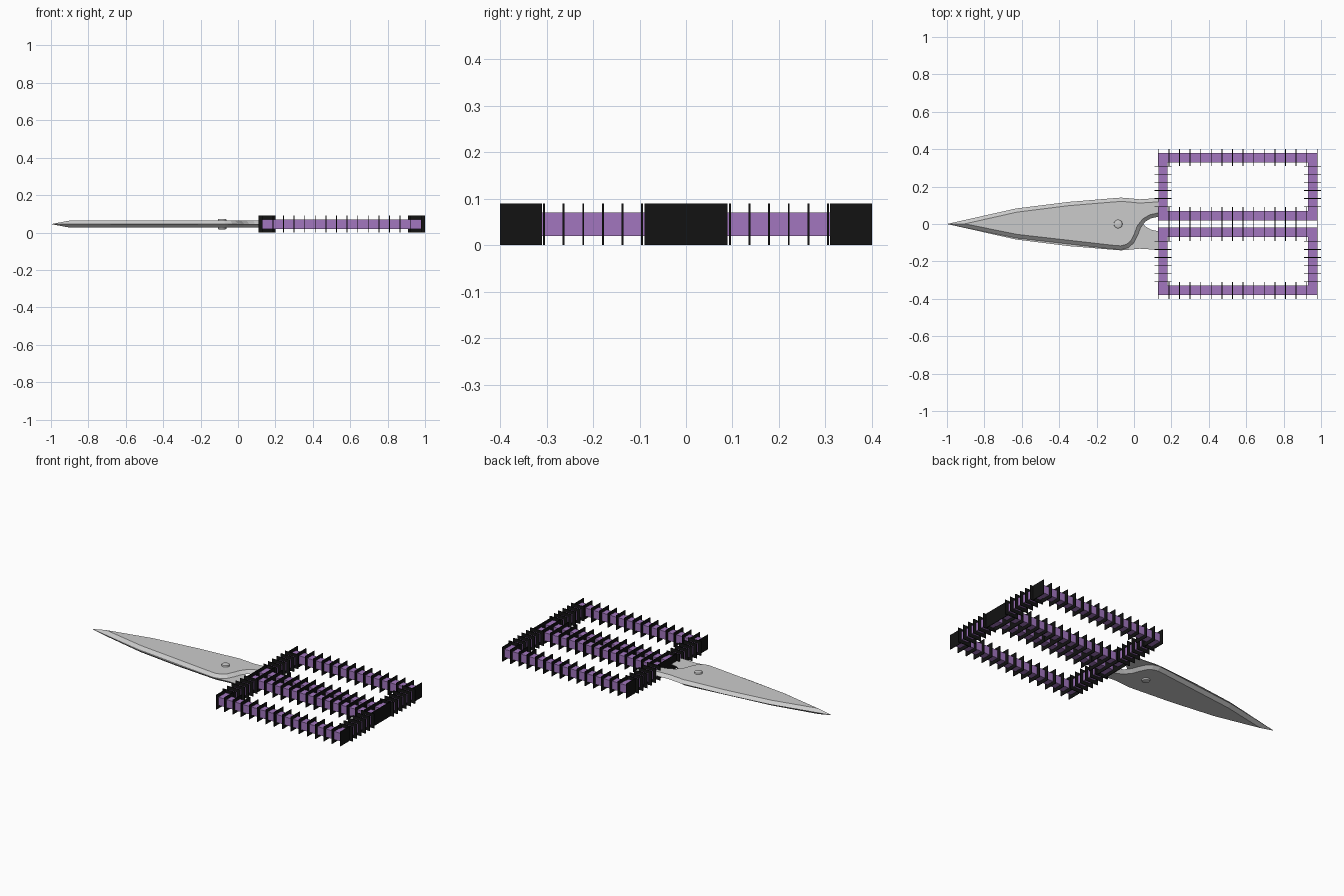
import bpy, bmesh
from mathutils import Vector, Matrix

if "Cube" in bpy.data.objects:
    bpy.data.objects.remove(bpy.data.objects["Cube"])

ZC = 0.045          # mid height of the scissors
X0, X1 = 0.155, 0.955   # cross bar centres
Y0, Y1 = 0.045, 0.355   # long bar centres


def material(name, rgb):
    m = bpy.data.materials.new(name)
    m.diffuse_color = (*rgb, 1)
    m.use_nodes = True
    m.node_tree.nodes["Principled BSDF"].inputs["Base Color"].default_value = m.diffuse_color
    return m


purple = material("purple_grip", (0.36, 0.18, 0.52))
black = material("black_fin", (0.006, 0.006, 0.006))


def finish(bm, name, mat=None):
    bmesh.ops.recalc_face_normals(bm, faces=bm.faces)
    me = bpy.data.meshes.new(name)
    bm.to_mesh(me)
    bm.free()
    ob = bpy.data.objects.new(name, me)
    bpy.context.collection.objects.link(ob)
    if mat:
        me.materials.append(mat)
    return ob


def box(bm, centre, size):
    m = Matrix.Translation(centre) @ Matrix.Diagonal((*size, 1))
    bmesh.ops.create_cube(bm, size=1, matrix=m)


def inset(pts, d):
    # mitred inward offset of a counter-clockwise outline
    out = []
    for i, p in enumerate(pts):
        a = (p - pts[i - 1]).normalized()
        b = (pts[(i + 1) % len(pts)] - p).normalized()
        na, nb = Vector((-a.y, a.x)), Vector((-b.y, b.x))
        out.append(p + (na + nb) * d / (1 + na.dot(nb)))
    return out


# Blade outline, counter-clockwise from the tip
outline = [Vector(p) for p in [
    (-1, 0), (-0.63, -0.075), (-0.12, -0.133), (-0.07, -0.137), (-0.03, -0.127),
    (0.0, -0.10), (0.02, -0.06), (0.035, -0.02), (0.06, 0.012), (0.09, 0.03),
    (0.125, 0.038), (0.165, 0.04), (0.165, 0.14), (0.125, 0.138), (0.03, 0.132),
    (-0.03, 0.138), (-0.07, 0.141), (-0.12, 0.137), (-0.35, 0.118), (-0.63, 0.083)]]

# Blades: bevelled slabs, one turned over under the other
for side, name in ((1, "upper_blade"), (-1, "lower_blade")):
    bm = bmesh.new()
    rings = [[bm.verts.new((p.x, side * p.y, ZC + side * h)) for p in ring]
             for ring, h in ((outline, 0), (inset(outline, 0.02), 0.018))]
    n = len(outline)
    for i in range(n):
        j = (i + 1) % n
        bm.faces.new((rings[0][i], rings[0][j], rings[1][j], rings[1][i]))
    for r in rings:
        bm.faces.new(r)
    finish(bm, name)

# Pivot screw
bm = bmesh.new()
bmesh.ops.create_cone(bm, cap_ends=True, segments=24, radius1=0.023, radius2=0.023,
                      depth=0.056, matrix=Matrix.Translation((-0.085, 0, ZC)))
rims = [e for e in bm.edges if abs(e.verts[0].co.z - e.verts[1].co.z) < 1e-5]
bmesh.ops.bevel(bm, geom=rims, offset=0.005, segments=2, affect='EDGES', profile=0.5)
screw = finish(bm, "pivot_screw")
bpy.context.view_layer.objects.active = screw
screw.select_set(True)
bpy.ops.object.shade_smooth_by_angle()

# Handles: rectangular purple frame threaded with square black fins
W, F, T = 0.05, 0.09, 0.004
for side, name in ((1, "upper_handle"), (-1, "lower_handle")):
    frame, fins = bmesh.new(), bmesh.new()
    for y in (Y0, Y1):
        box(frame, ((X0 + X1) / 2, side * y, ZC), (X1 - X0 + W, W, W))
        for i in range(16):
            x = 0.13 + i * 0.85 / 15
            box(fins, (x, side * y, ZC), (T, F - 0.0005, F))
    for x in (X0, X1):
        box(frame, (x, side * (Y0 + Y1) / 2, ZC), (W, Y1 - Y0 - W, W))
        for i in range(6):
            y = 0.0945 + i * 0.211 / 5
            box(fins, (x, side * y, ZC), (F, T, F))
    finish(frame, name + "_frame", purple)
    finish(fins, name + "_fins", black)
